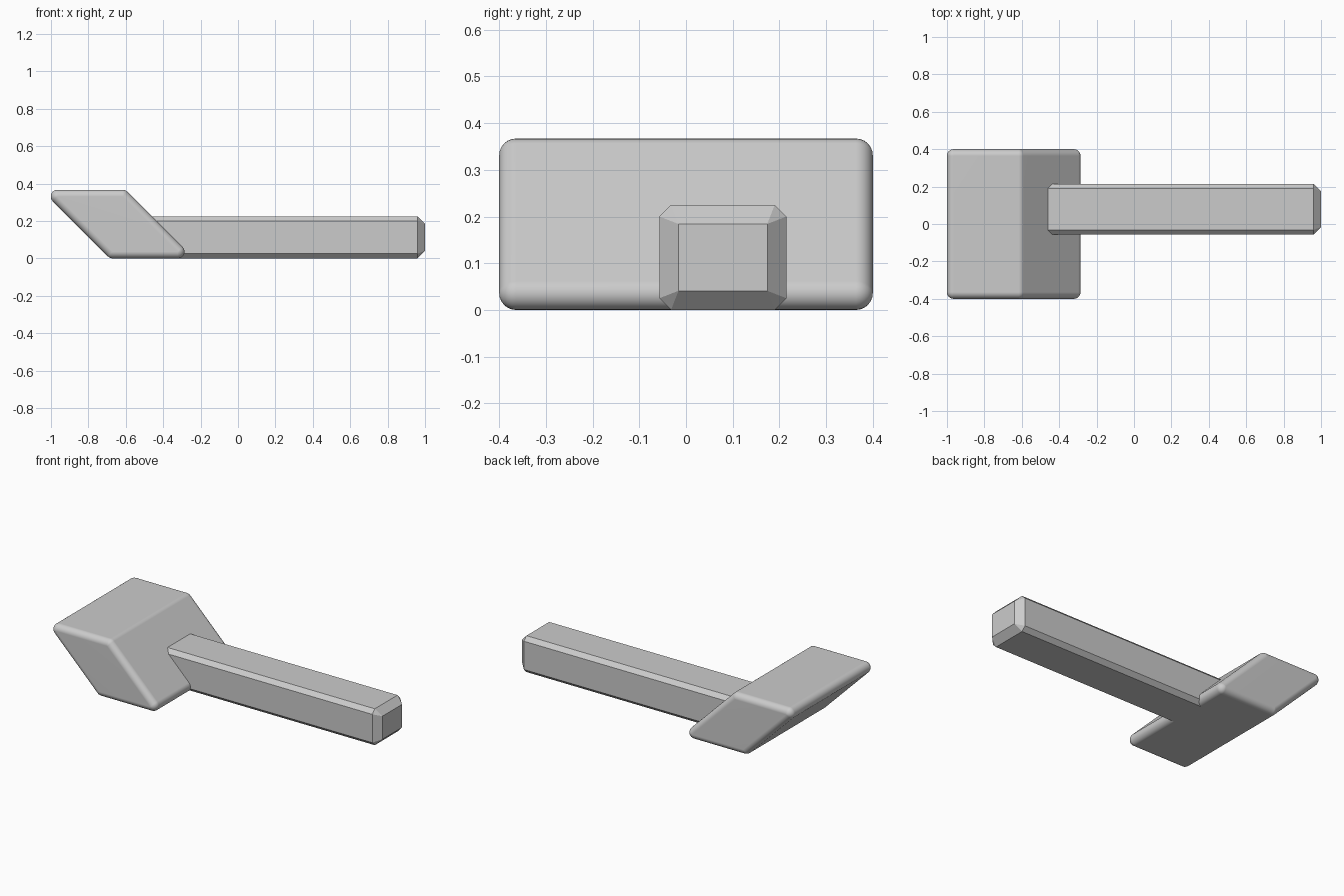
import bpy, bmesh
from math import radians
from mathutils import Matrix, Vector

cube = bpy.data.objects.get("Cube")
if cube:
    bpy.data.objects.remove(cube, do_unlink=True)

grey = bpy.data.materials.new("plain grey")
grey.use_nodes = True
colour = (0.6, 0.6, 0.6, 1)
grey.diffuse_color = colour
grey.node_tree.nodes["Principled BSDF"].inputs["Base Color"].default_value = colour


def hull_object(name, points, smooth):
    """Wrap the points in a convex skin with clean flat faces."""
    bm = bmesh.new()
    for p in points:
        bm.verts.new(p)
    result = bmesh.ops.convex_hull(bm, input=bm.verts[:])
    loose = {g for g in result["geom_interior"] + result["geom_unused"]
             if isinstance(g, bmesh.types.BMVert)}
    bmesh.ops.delete(bm, geom=list(loose), context="VERTS")
    bmesh.ops.dissolve_limit(bm, angle_limit=radians(0.5), verts=bm.verts[:], edges=bm.edges[:])
    bmesh.ops.recalc_face_normals(bm, faces=bm.faces[:])
    mesh = bpy.data.meshes.new(name)
    bm.to_mesh(mesh)
    bm.free()
    mesh.materials.append(grey)
    obj = bpy.data.objects.new(name, mesh)
    bpy.context.collection.objects.link(obj)
    if smooth:
        bpy.ops.object.select_all(action="DESELECT")
        obj.select_set(True)
        bpy.context.view_layer.objects.active = obj
        bpy.ops.object.shade_smooth_by_angle(angle=radians(30))
        weighted = obj.modifiers.new("Flat face shading", "WEIGHTED_NORMAL")
        weighted.keep_sharp = True
    return obj


# Head: a slanted block with rounded edges, skinned over a ball at each corner
radius, height, half_width = 0.036, 0.367, 0.4
ball = bmesh.new()
bmesh.ops.create_uvsphere(ball, u_segments=24, v_segments=12, radius=radius,
                          matrix=Matrix.Rotation(radians(90), 4, "X"))
ball_points = [v.co.copy() for v in ball.verts]
ball.free()
head_points = []
for z in (radius, height - radius):
    for slope, side in ((-0.685, 1), (-0.235, -1)):
        x = slope - z + side * radius * 2 ** 0.5
        for y in (radius - half_width, half_width - radius):
            head_points += [Vector((x, y, z)) + p for p in ball_points]
hull_object("hammer_head", head_points, True)

# Handle: a bar with narrow chamfers along it and wider ones round its ends
centre_y, centre_z = 0.079, 0.1125
half_y, half_z, edge, end = 0.136, 0.1125, 0.025, 0.041
start, tip = -0.57, 1.0
handle_points = []
for sy in (-1, 1):
    for sz in (-1, 1):
        for x in (start + end, tip - end):
            handle_points += [(x, centre_y + sy * (half_y - edge), centre_z + sz * half_z),
                              (x, centre_y + sy * half_y, centre_z + sz * (half_z - edge))]
        for x in (start, tip):
            handle_points.append((x, centre_y + sy * (half_y - end), centre_z + sz * (half_z - end)))
hull_object("handle", handle_points, False)
